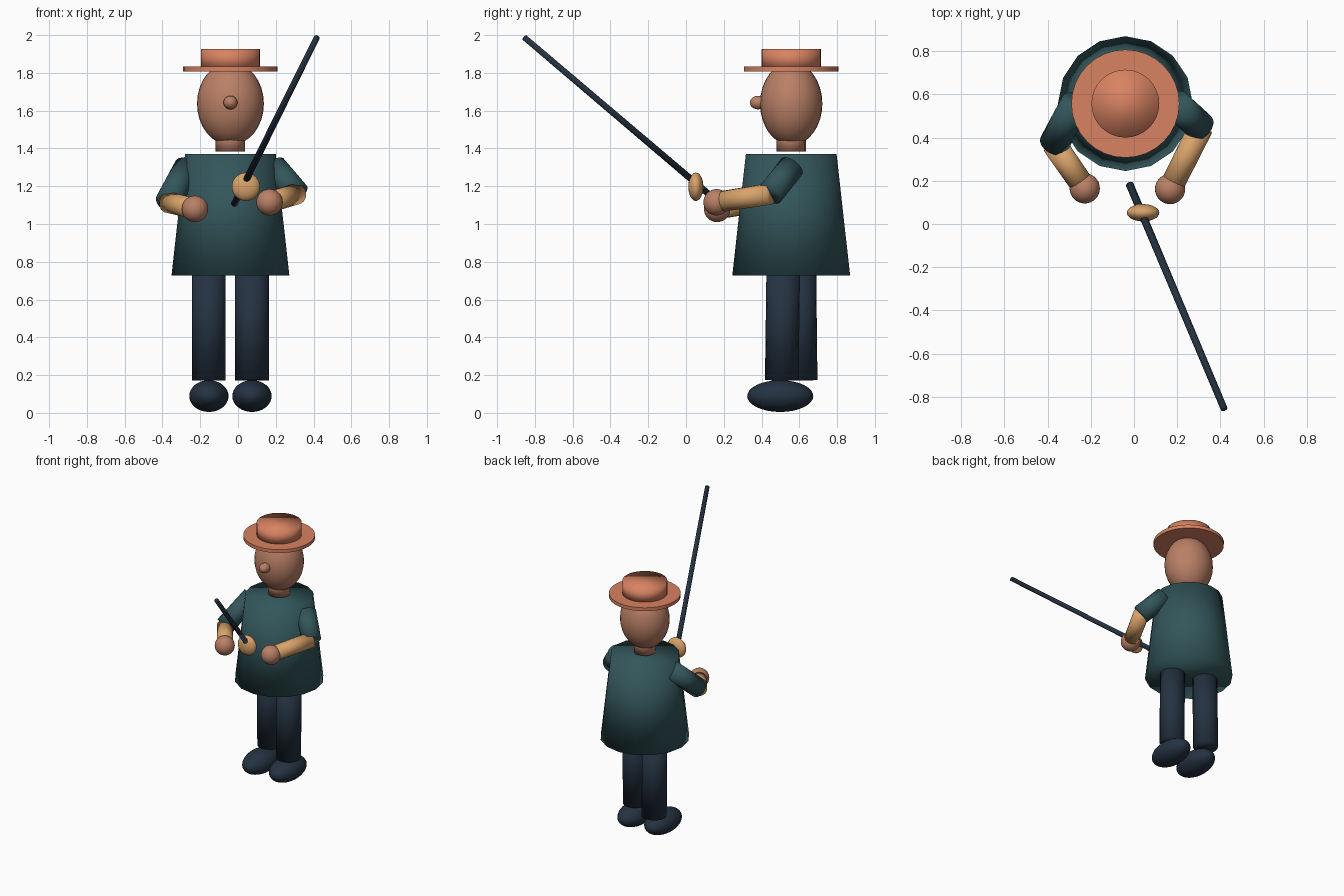
import bpy
from mathutils import Vector

if "Cube" in bpy.data.objects:
    bpy.data.objects.remove(bpy.data.objects["Cube"])


def material(name, rgb):
    m = bpy.data.materials.new(name)
    m.diffuse_color = [((c / 255 + 0.055) / 1.055) ** 2.4 for c in rgb] + [1.0]
    m.use_nodes = True
    m.node_tree.nodes["Principled BSDF"].inputs["Base Color"].default_value = m.diffuse_color
    return m


TEAL = material("teal", (51, 86, 91))
DARK = material("navy", (36, 50, 65))
SKIN = material("skin", (186, 128, 102))
HAT = material("coral", (216, 130, 98))
TAN = material("tan", (217, 163, 106))


def finish(name, mat, sharp=False):
    ob = bpy.context.object
    ob.name = name
    ob.data.materials.append(mat)
    if sharp:
        bpy.ops.object.shade_smooth_by_angle()
    else:
        bpy.ops.object.shade_smooth()
    return ob


def rod(name, a, b, r1, r2, mat, sides=16, sharp=False):
    """Capped, optionally tapered cylinder running from a to b."""
    a, b = Vector(a), Vector(b)
    d = b - a
    bpy.ops.mesh.primitive_cone_add(
        vertices=sides, radius1=r1, radius2=r2, depth=d.length,
        location=(a + b) / 2, rotation=d.to_track_quat('Z', 'Y').to_euler())
    return finish(name, mat, sharp)


def ball(name, loc, radii, mat):
    bpy.ops.mesh.primitive_uv_sphere_add(segments=32, ring_count=16, radius=1, location=loc)
    bpy.context.object.scale = radii
    bpy.ops.object.transform_apply(location=False, rotation=False, scale=True)
    return finish(name, mat)


X, Y = -0.04, 0.557  # body axis

# Coat, neck and head
coat = rod("coat", (X, Y, 0.727), (X, Y, 1.371), 0.312, 0.24, TEAL)
rod("neck", (X, Y, 1.384), (X, Y, 1.50), 0.078, 0.078, SKIN)
ball("head", (X, Y, 1.637), (0.177, 0.165, 0.22), SKIN)
ball("nose", (X, 0.382, 1.643), (0.037, 0.044, 0.036), SKIN)

# Hat
rod("hat_brim", (X, Y, 1.807), (X, Y, 1.833), 0.25, 0.25, HAT, 32, True)
rod("hat_crown", (X, Y, 1.82), (X, Y, 1.927), 0.157, 0.157, HAT, 32)

# Legs and shoes, slightly staggered front to back
for side, x, y_foot, y_hip in (("left", 0.074, 0.507, 0.515), ("right", -0.154, 0.607, 0.60)):
    rod(side + "_leg", (x, y_foot, 0.172), (x, y_hip, 0.78), 0.089, 0.089, DARK)
    ball(side + "_shoe", (x, 0.499, 0.089), (0.104, 0.175, 0.084), DARK)

# Arms: shoulder, elbow, hand
for side, shoulder, elbow, hand in (
        ("left", (0.19, 0.557, 1.30), (0.31, 0.447, 1.16), (0.167, 0.162, 1.115)),
        ("right", (-0.27, 0.557, 1.30), (-0.37, 0.37, 1.115), (-0.228, 0.165, 1.08))):
    rod(side + "_upper_arm", shoulder, elbow, 0.07, 0.07, TEAL)
    rod(side + "_forearm", elbow, hand, 0.057, 0.055, TAN)
    ball(side + "_hand", hand, (0.07, 0.07, 0.07), SKIN)

# Fishing rod with round reel
rod("fishing_rod", (-0.02, 0.183, 1.105), (0.417, -0.855, 1.987), 0.018, 0.016, DARK, 12)
ball("reel", (0.042, 0.052, 1.197), (0.075, 0.04, 0.075), TAN)
